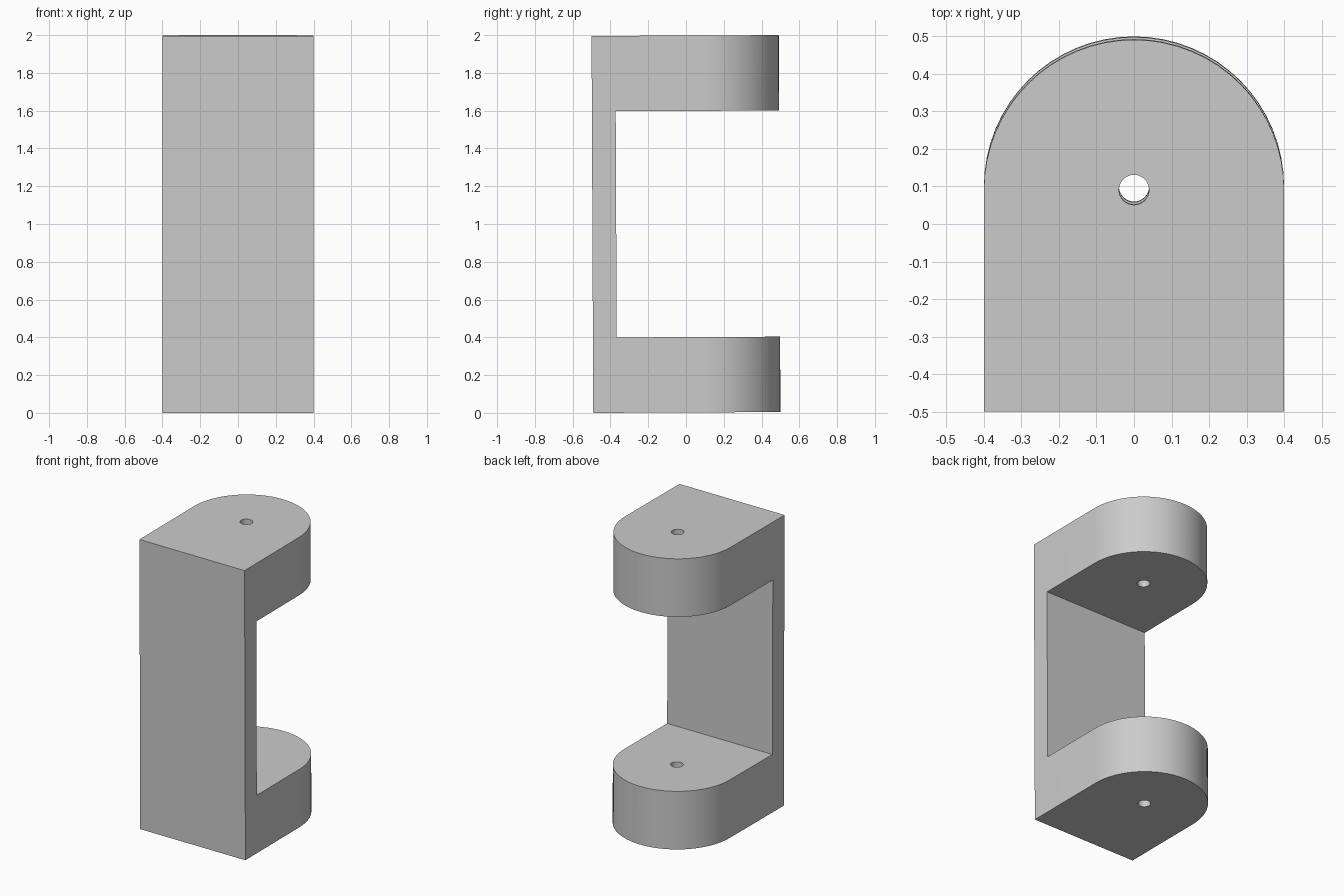
import bpy, bmesh, math
from mathutils import Matrix

default = bpy.data.objects.get("Cube")
if default:
    bpy.data.objects.remove(default, do_unlink=True)

WIDTH, DEPTH, HEIGHT = 0.8, 0.991, 1.9955
ARM, WALL, HOLE_R = 0.399, 0.126, 0.04
R = WIDTH / 2
FRONT = -DEPTH / 2
AXIS_Y = DEPTH / 2 - R
TILT = 0.0045
SEGMENTS = 32

grey = bpy.data.materials.new("plain grey")
grey.use_nodes = True
colour = (0.6, 0.6, 0.6, 1)
grey.diffuse_color = colour
grey.node_tree.nodes["Principled BSDF"].inputs["Base Color"].default_value = colour


def prism(name, outline, bottom, top):
    """Extrude a plan outline upwards into a solid object."""
    bm = bmesh.new()
    base = bm.faces.new([bm.verts.new((x, y, bottom)) for x, y in outline])
    side = bmesh.ops.extrude_face_region(bm, geom=[base])["geom"]
    bmesh.ops.translate(bm, vec=(0, 0, top - bottom),
                        verts=[v for v in side if isinstance(v, bmesh.types.BMVert)])
    bmesh.ops.recalc_face_normals(bm, faces=bm.faces)
    mesh = bpy.data.meshes.new(name)
    bm.to_mesh(mesh)
    bm.free()
    mesh.materials.append(grey)
    obj = bpy.data.objects.new(name, mesh)
    bpy.context.collection.objects.link(obj)
    return obj


def arc(radius, sweep, steps, closed=False):
    count = steps if closed else steps + 1
    return [(radius * math.cos(sweep * i / steps),
             AXIS_Y + radius * math.sin(sweep * i / steps)) for i in range(count)]


# Round-backed block that becomes the bracket
bracket = prism("bracket", [(-R, FRONT), (R, FRONT)] + arc(R, math.pi, SEGMENTS),
                0, HEIGHT)

# Cutters: the gap between the arms and the pin hole through both arms
inner = FRONT + WALL
gap = prism("gap_cutter", [(-1, inner), (1, inner), (1, 1), (-1, 1)],
            ARM, HEIGHT - ARM)
hole = prism("pin_hole_cutter", arc(HOLE_R, math.tau, SEGMENTS, True),
             -0.5, HEIGHT + 0.5)

bpy.ops.object.select_all(action="DESELECT")
bracket.select_set(True)
bpy.context.view_layer.objects.active = bracket
for cutter in (gap, hole):
    cut = bracket.modifiers.new(cutter.name, "BOOLEAN")
    cut.operation = "DIFFERENCE"
    cut.solver = "EXACT"
    cut.object = cutter
    bpy.ops.object.modifier_apply(modifier=cut.name)
    bpy.data.objects.remove(cutter, do_unlink=True)

# Slight backward lean, then rest the lowest edge on the ground
bracket.data.transform(Matrix.Translation((0, 0, -HEIGHT / 2)))
bracket.data.transform(Matrix.Rotation(TILT, 4, "X"))
lowest = min(v.co.z for v in bracket.data.vertices)
bracket.data.transform(Matrix.Translation((0, 0, -lowest)))
bpy.ops.object.shade_smooth_by_angle(angle=math.radians(30))
